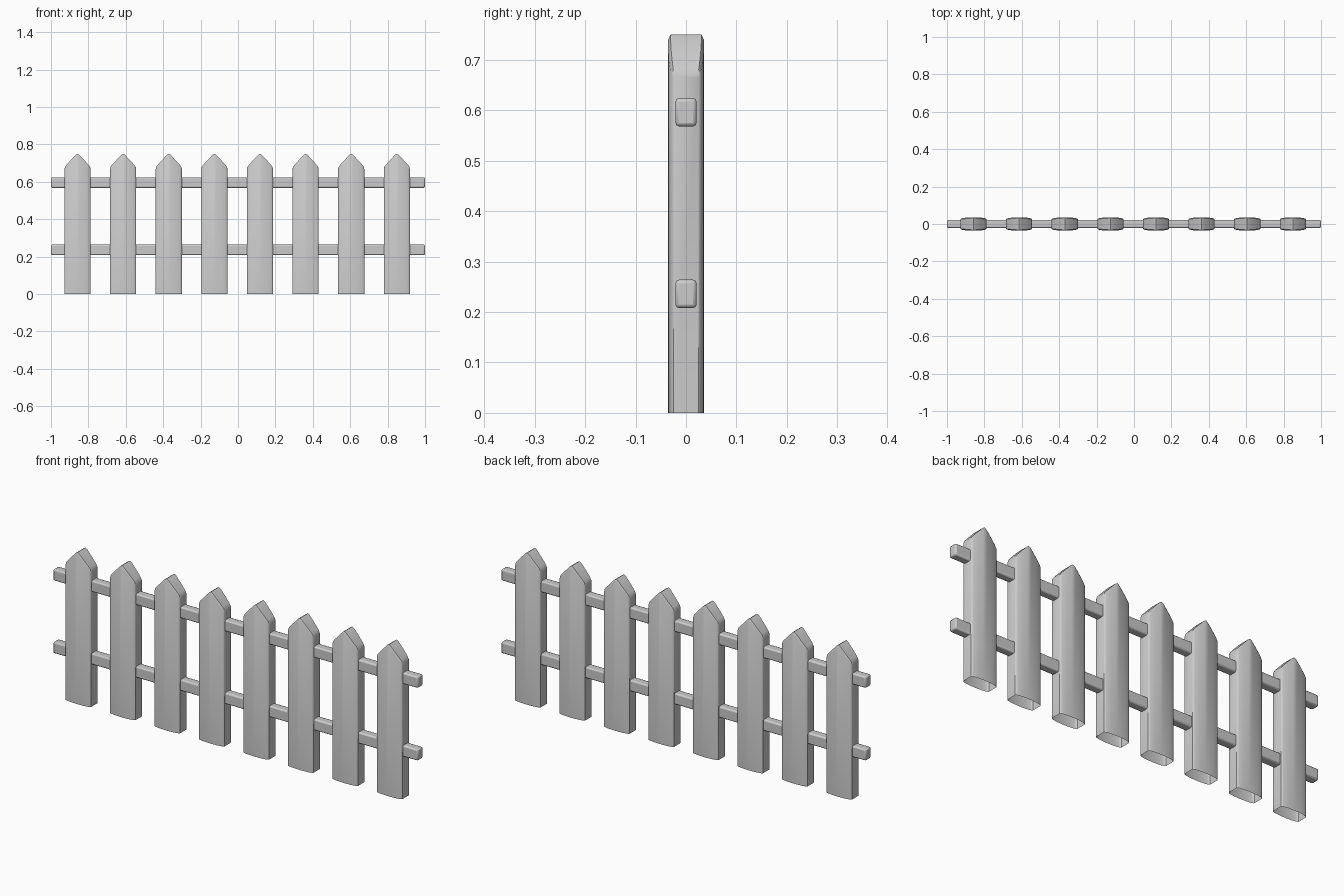
import bpy, bmesh, math

if "Cube" in bpy.data.objects:
    bpy.data.objects.remove(bpy.data.objects["Cube"])

# Half profile of a picket: x, half depth, depth at rim, rim height, drop to face
HALF = [
    (0.000, 0.036, 0.031, 0.750, 0.012),
    (0.010, 0.036, 0.031, 0.744, 0.012),
    (0.038, 0.0345, 0.029, 0.714, 0.012),
    (0.060, 0.031, 0.0265, 0.690, 0.012),
    (0.067, 0.0285, 0.025, 0.680, 0.008),
    (0.070, 0.025, 0.023, 0.668, 0.003),
]
COLUMNS = [(-x, *rest) for x, *rest in reversed(HALF[1:])] + HALF


def smooth(obj, angle=30):
    bpy.ops.object.select_all(action='DESELECT')
    bpy.context.view_layer.objects.active = obj
    obj.select_set(True)
    bpy.ops.object.shade_smooth_by_angle(angle=math.radians(angle))


# Picket: bulged board with pointed, softened top and open bottom
def picket_mesh():
    bm = bmesh.new()
    loops = []
    for x, y, rim, z, drop in COLUMNS:
        pts = [(-y, 0), (-y, z - drop), (-rim, z), (rim, z), (y, z - drop), (y, 0)]
        loops.append([bm.verts.new((x, py, pz)) for py, pz in pts])
    for a, b in zip(loops, loops[1:]):
        for i in range(5):
            bm.faces.new((a[i], b[i], b[i + 1], a[i + 1]))
    bm.faces.new(loops[0])
    bm.faces.new(loops[-1][::-1])
    bmesh.ops.recalc_face_normals(bm, faces=bm.faces)
    mesh = bpy.data.meshes.new("picket")
    bm.to_mesh(mesh)
    bm.free()
    return mesh


# Row of eight pickets sharing one mesh
mesh = picket_mesh()
for i in range(8):
    picket = bpy.data.objects.new(f"picket_{i + 1}", mesh)
    picket.location.x = -0.858 + i * 0.2439
    bpy.context.collection.objects.link(picket)
    if i == 0:
        smooth(picket)


# Rails: long bars with rounded edges
def rail(name, z):
    bpy.ops.mesh.primitive_cube_add(size=1, location=(0, 0, z))
    obj = bpy.context.object
    obj.name = name
    obj.scale = (2.0, 0.042, 0.056)
    bpy.ops.object.transform_apply(location=False, rotation=False, scale=True)
    bevel = obj.modifiers.new("rounding", 'BEVEL')
    bevel.width = 0.007
    bevel.segments = 2
    smooth(obj, 35)


rail("lower_rail", 0.236)
rail("upper_rail", 0.596)
